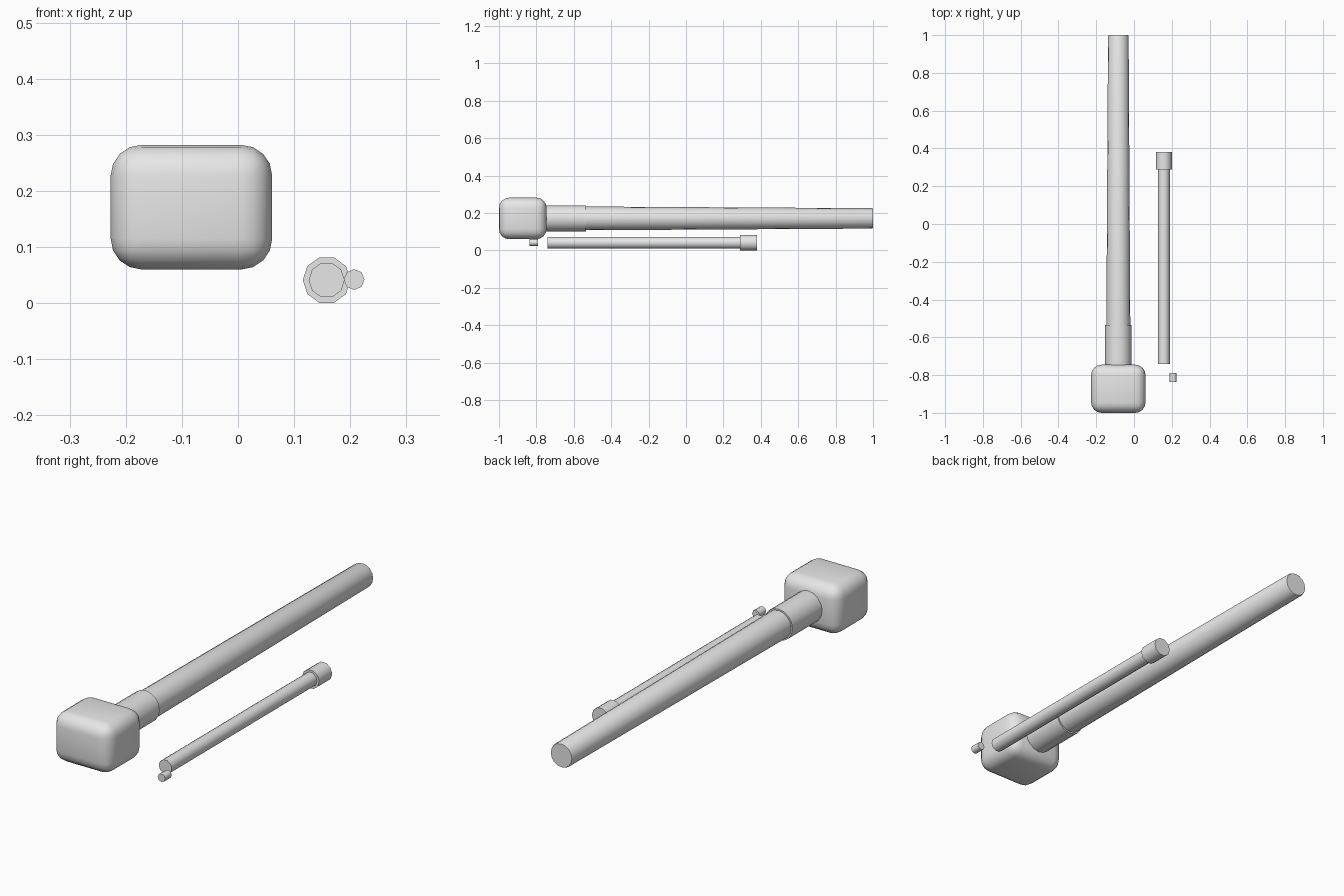
import bpy, bmesh, math

if "Cube" in bpy.data.objects:
    bpy.data.objects.remove(bpy.data.objects["Cube"])

grey = bpy.data.materials.new("plain_grey")
grey.diffuse_color = (0.8, 0.8, 0.8, 1)
grey.use_nodes = True
grey.node_tree.nodes["Principled BSDF"].inputs["Base Color"].default_value = grey.diffuse_color


def finish(name, bm):
    bmesh.ops.recalc_face_normals(bm, faces=bm.faces)
    me = bpy.data.meshes.new(name)
    bm.to_mesh(me)
    bm.free()
    me.materials.append(grey)
    ob = bpy.data.objects.new(name, me)
    bpy.context.collection.objects.link(ob)
    bpy.ops.object.select_all(action='DESELECT')
    ob.select_set(True)
    bpy.context.view_layer.objects.active = ob
    bpy.ops.object.shade_smooth_by_angle(angle=math.radians(46))
    return ob


def tube(name, x, z, sides, profile):
    """Closed round part along y; profile is a list of (y, radius)."""
    bm = bmesh.new()
    rings = []
    for y, r in profile:
        angles = [2 * math.pi * i / sides for i in range(sides)]
        rings.append([bm.verts.new((x + r * math.cos(a), y, z + r * math.sin(a)))
                      for a in angles])
    for a, b in zip(rings, rings[1:]):
        for i in range(sides):
            j = (i + 1) % sides
            bm.faces.new((a[i], a[j], b[j], b[i]))
    bm.faces.new(rings[0])
    bm.faces.new(rings[-1])
    return finish(name, bm)


# Rounded breech block
CX, CZ = -0.083, 0.171
bm = bmesh.new()
bmesh.ops.create_cube(bm, size=1)
for v in bm.verts:
    v.co = (CX + v.co.x * 0.288, -0.8725 + v.co.y * 0.255, CZ + v.co.z * 0.222)
bmesh.ops.bevel(bm, geom=bm.edges[:], offset=0.055, segments=4, profile=0.5,
                affect='EDGES', clamp_overlap=True)
finish("breech_block", bm)

# Main barrel: thick sleeve and long tapered tube
tube("barrel_sleeve", CX, CZ, 16, [(-0.76, 0.070), (-0.535, 0.070)])
tube("main_barrel", CX, CZ, 16, [(-0.55, 0.0635), (0.994, 0.0545), (1.0, 0.052)])

# Secondary thin barrel with a wider muzzle
tube("side_barrel", 0.158, 0.041, 10, [(-0.74, 0.032), (0.30, 0.032)])
tube("side_muzzle", 0.158, 0.041, 10, [(0.288, 0.0425), (0.38, 0.0425)])

# Small separate peg
tube("small_peg", 0.207, 0.042, 8, [(-0.837, 0.0185), (-0.79, 0.0185)])
